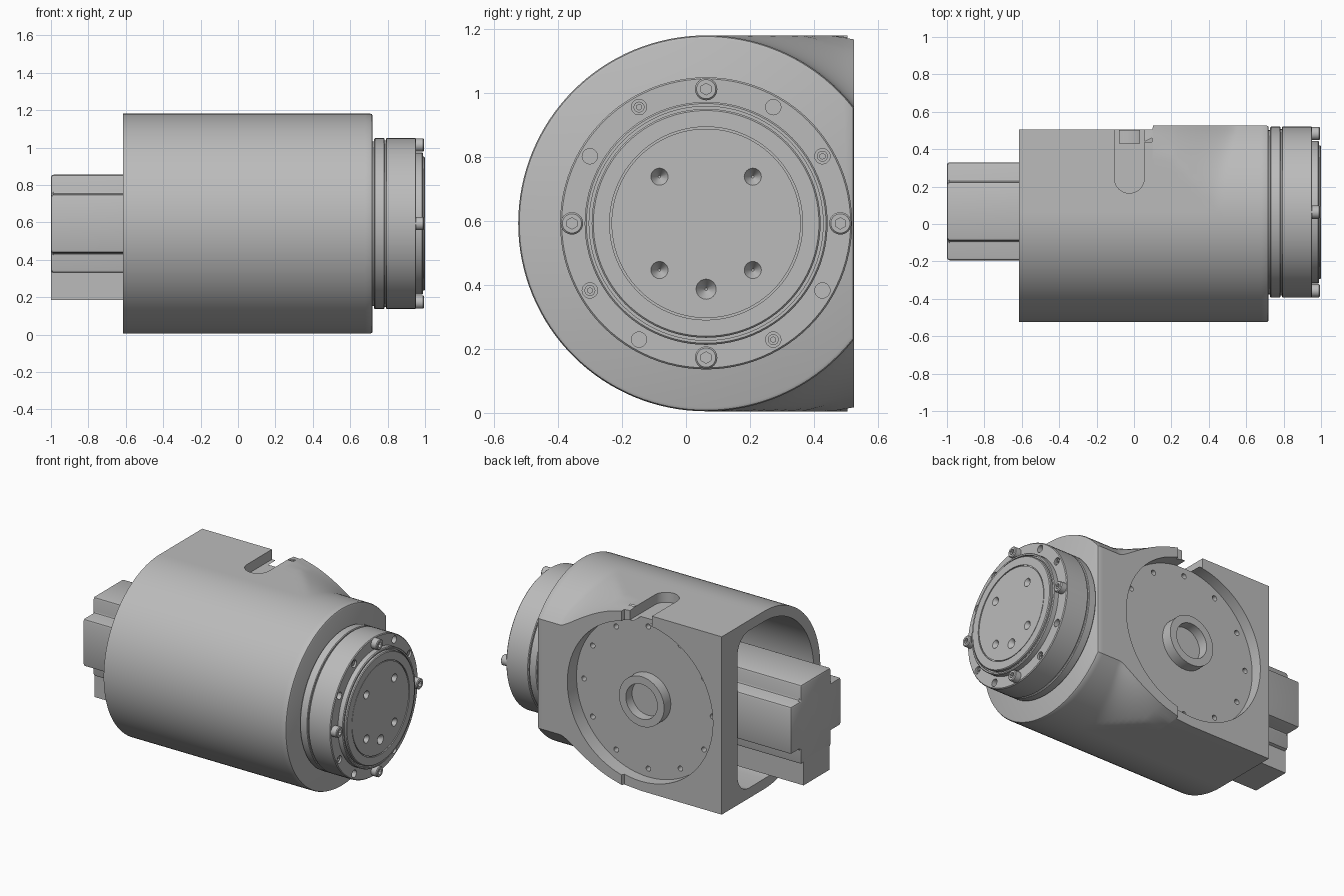
import bpy, bmesh
from math import sin, cos, pi, sqrt, radians
from mathutils import Vector, Matrix

if "Cube" in bpy.data.objects:
    bpy.data.objects.remove(bpy.data.objects["Cube"], do_unlink=True)

CY, CZ, R = 0.063, 0.593, 0.588      # main axis and body radius
RX = -0.025                          # centre of the rear recess along x

grey = bpy.data.materials.new("machined grey")
grey.use_nodes = True
grey.diffuse_color = (0.5, 0.5, 0.5, 1)
grey.node_tree.nodes["Principled BSDF"].inputs["Base Color"].default_value = (0.5, 0.5, 0.5, 1)


def finish(name, bm):
    bmesh.ops.recalc_face_normals(bm, faces=bm.faces)
    mesh = bpy.data.meshes.new(name)
    bm.to_mesh(mesh)
    bm.free()
    mesh.materials.append(grey)
    ob = bpy.data.objects.new(name, mesh)
    bpy.context.collection.objects.link(ob)
    return ob


def loft(name, rings):
    """Skin a list of equal point rings and cap both ends."""
    bm = bmesh.new()
    vs = [[bm.verts.new(p) for p in ring] for ring in rings]
    n = len(vs[0])
    for a, b in zip(vs, vs[1:]):
        for i in range(n):
            j = (i + 1) % n
            bm.faces.new((a[i], a[j], b[j], b[i]))
    bm.faces.new(vs[0])
    bm.faces.new(vs[-1])
    return finish(name, bm)


def extrude_x(name, profile, x0, x1):
    return loft(name, [[(x, y, z) for y, z in profile] for x in (x0, x1)])


def turned(name, profile, y=CY, z=CZ, segs=96):
    """Solid of revolution about x from (x, radius) points."""
    return loft(name, [[(x, y + r * cos(2 * pi * i / segs), z + r * sin(2 * pi * i / segs))
                        for i in range(segs)] for x, r in profile])


def rod(name, start, end, r1, r2=None, segs=32):
    a, b = Vector(start), Vector(end)
    bm = bmesh.new()
    place = Matrix.Translation((a + b) / 2) @ (b - a).to_track_quat('Z', 'Y').to_matrix().to_4x4()
    bmesh.ops.create_cone(bm, cap_ends=True, segments=segs, radius1=r1,
                          radius2=r1 if r2 is None else r2, depth=(b - a).length, matrix=place)
    return finish(name, bm)


def box(name, lo, hi):
    return extrude_x(name, [(lo[1], lo[2]), (hi[1], lo[2]), (hi[1], hi[2]), (lo[1], hi[2])], lo[0], hi[0])


def apply(ob, mod):
    bpy.context.view_layer.objects.active = ob
    bpy.ops.object.modifier_apply(modifier=mod.name)


def combine(ob, tool, operation='DIFFERENCE'):
    mod = ob.modifiers.new("cut", 'BOOLEAN')
    mod.operation, mod.solver, mod.object = operation, 'EXACT', tool
    apply(ob, mod)
    bpy.data.objects.remove(tool, do_unlink=True)


def soften(ob, width):
    mod = ob.modifiers.new("edge", 'BEVEL')
    mod.width, mod.segments = width, 2
    apply(ob, mod)


def smooth(ob):
    bpy.ops.object.select_all(action='DESELECT')
    ob.select_set(True)
    bpy.context.view_layer.objects.active = ob
    bpy.ops.object.shade_smooth_by_angle(angle=radians(30))


# Housing: round barrel blending into a square back and a round rear boss
def half_height(x, y):
    barrel = sqrt(max(R * R - (y - CY) ** 2, 0))
    boss = R if x < RX else sqrt(max(R * R - (x - RX) ** 2, 0))
    blend = 0.25
    rise = max(blend - abs(barrel - boss), 0) ** 2 / (4 * blend)
    return min(R, max(barrel, boss) + rise)


def section(x, scale=1.0):
    back = 0.505 if x < 0.1 else 0.526
    rows = 20
    ys = [back + (CY - back) * i / rows for i in range(rows)]
    top = [(y, half_height(x, y)) for y in ys]
    front = [(CY + R * cos(t), R * sin(t)) for t in (pi / 2 + pi * i / 64 for i in range(65))]
    bottom = [(y, -h) for y, h in reversed(top)]
    return [(x, CY + (y - CY) * scale, CZ + z * scale) for y, z in top + front + bottom]


boss_steps = [RX + R * sin(pi / 2 * i / 24) for i in range(6, 25)]
stations = [-0.615, RX, 0.097, 0.103] + boss_steps + [0.6, 0.64, 0.68, 0.708]
housing = loft("housing", [section(x) for x in stations]
               + [section(0.716, 0.994), section(0.72, 0.98)])

# Open motor chamber with rounded back corners
chamber = [(CY + 0.52 * cos(t), CZ + 0.52 * sin(t)) for t in (pi / 2 + pi * i / 48 for i in range(49))]
for side in (-1, 1):
    for i in range(9):
        t = (pi / 2 * i / 8) + (-pi / 2 if side < 0 else 0)
        chamber.append((0.22 + 0.12 * cos(t), CZ + side * 0.40 + 0.12 * sin(t)))
combine(housing, extrude_x("chamber", chamber, -0.8, 0.5))

# Rear recess, hub and mounting holes
FLOOR = 0.43
combine(housing, rod("recess", (RX, FLOOR, CZ), (RX, 0.7, CZ), 0.525, segs=96))
for k in range(12):
    a = pi * k / 6
    x, z = RX + 0.47 * cos(a), CZ + 0.47 * sin(a)
    combine(housing, rod("hole", (x, FLOOR - 0.04, z), (x, 0.6, z), 0.017, segs=16))

# Cable slot on top, round at its inner end
combine(housing, box("slot", (RX - 0.08, 0.245, 1.115), (RX + 0.08, 0.7, 1.3)))
combine(housing, rod("slot_end", (RX, 0.245, 1.115), (RX, 0.245, 1.3), 0.08, segs=48))
smooth(housing)

hub = rod("rear_hub", (RX, FLOOR - 0.01, CZ), (RX, 0.5, CZ), 0.165, segs=64)
combine(hub, rod("bore", (RX, FLOOR + 0.005, CZ), (RX, 0.6, CZ), 0.115, segs=64))
smooth(hub)

# Motor with notched corners and the connector block below it
H, N = 0.262, 0.157
cross = []
for sy, sz in ((1, 1), (-1, 1), (-1, -1), (1, -1)):
    corner = [(H, N), (N, N), (N, H)]
    if sy * sz < 0:
        corner.reverse()
    cross += [(0.068 + sy * a, CZ + sz * b) for a, b in corner]
motor = extrude_x("motor", cross, -1.0, 0.3)
soften(motor, 0.014)
smooth(motor)
box("connector_block", (-1.0, -0.07, 0.185), (0.0, 0.2, 0.35))

# Output flange with grooves and a stepped output face
flange = turned("output_flange", [
    (0.70, 0.44), (0.728, 0.44), (0.728, 0.452), (0.733, 0.457), (0.78, 0.457), (0.784, 0.452),
    (0.784, 0.445), (0.79, 0.445), (0.79, 0.452), (0.795, 0.457), (0.948, 0.457), (0.953, 0.452),
    (0.953, 0.38), (0.985, 0.38), (0.99, 0.375), (0.99, 0.366), (0.975, 0.366), (0.975, 0.358),
    (0.995, 0.358), (1.0, 0.353), (1.0, 0.302), (0.992, 0.302), (0.992, 0.296), (0.998, 0.296)])

# Bolt circle: four cap screws, deep holes and recessed screws between
for k in range(12):
    a = pi * k / 6
    y, z = CY + 0.42 * cos(a), CZ + 0.42 * sin(a)
    if k % 3 == 0:
        bolt = turned("cap_screw", [(0.94, 0.035), (0.99, 0.035), (0.995, 0.03)], y, z, 32)
        combine(bolt, rod("socket", (0.97, y, z), (1.1, y, z), 0.018, segs=6))
        smooth(bolt)
    else:
        combine(flange, rod("hole", (0.91, y, z), (1.1, y, z), 0.024, segs=24))
        if k % 3 == 1:
            screw = rod("recessed_screw", (0.9, y, z), (0.945, y, z), 0.017, segs=24)
            combine(screw, rod("socket", (0.93, y, z), (1.1, y, z), 0.009, segs=6))

# Conical holes in the output face
dimples = [(CY + sy * 0.146, CZ + sz * 0.146, 0.028) for sy in (-1, 1) for sz in (-1, 1)]
for y, z, r in dimples + [(CY, 0.387, 0.033)]:
    combine(flange, rod("dimple", (0.96, y, z), (1.0, y, z), 0.004, r, 24))
smooth(flange)
